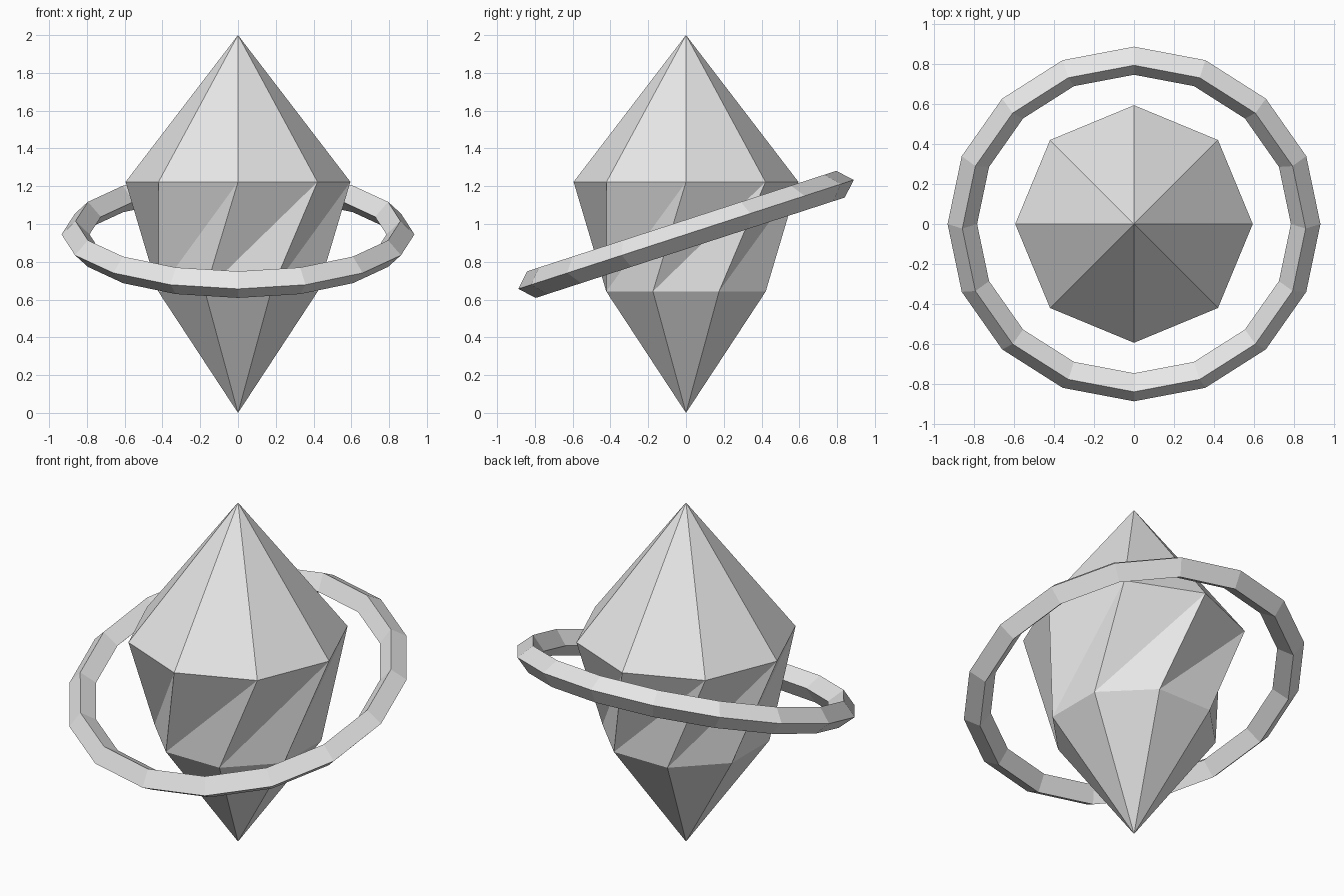
import bpy, bmesh, math
from mathutils import Matrix, Vector

if "Cube" in bpy.data.objects:
    bpy.data.objects.remove(bpy.data.objects["Cube"])

grey = bpy.data.materials.new("light grey")
grey.diffuse_color = (0.8, 0.8, 0.8, 1)
grey.use_nodes = True
grey.node_tree.nodes["Principled BSDF"].inputs["Base Color"].default_value = grey.diffuse_color


def finish(bm, name):
    bmesh.ops.recalc_face_normals(bm, faces=bm.faces)
    mesh = bpy.data.meshes.new(name)
    bm.to_mesh(mesh)
    bm.free()
    mesh.materials.append(grey)
    obj = bpy.data.objects.new(name, mesh)
    bpy.context.collection.objects.link(obj)
    return obj


def ring(bm, n, radius, z, start):
    return [bm.verts.new((radius * math.cos(start + math.tau * i / n),
                          radius * math.sin(start + math.tau * i / n), z))
            for i in range(n)]


# Crystal: two pointed ends joined by a twisted faceted waist
N = 8
bm = bmesh.new()
tip = bm.verts.new((0, 0, 2))
foot = bm.verts.new((0, 0, 0))
upper = ring(bm, N, 0.595, 1.223, 0)
lower = ring(bm, N, 0.457, 0.643, -math.pi / N)
for i in range(N):
    j = (i + 1) % N
    bm.faces.new((upper[i], upper[j], tip))
    bm.faces.new((lower[i], upper[j], upper[i]))
    bm.faces.new((lower[i], lower[j], upper[j]))
    bm.faces.new((lower[j], lower[i], foot))
finish(bm, "crystal")

# Tilted ring with a diamond cross-section
M, R, T = 16, 0.86, 0.074
bm = bmesh.new()
loops = [ring(bm, M, R + T * math.cos(a), T * math.sin(a), 0)
         for a in (k * math.pi / 2 for k in range(4))]
for k in range(4):
    a, b = loops[k], loops[(k + 1) % 4]
    for i in range(M):
        j = (i + 1) % M
        bm.faces.new((a[i], a[j], b[j], b[i]))
bm.transform(Matrix.Translation(Vector((0, 0, 0.945))) @ Matrix.Rotation(math.radians(18), 4, 'X'))
finish(bm, "orbit_ring")
